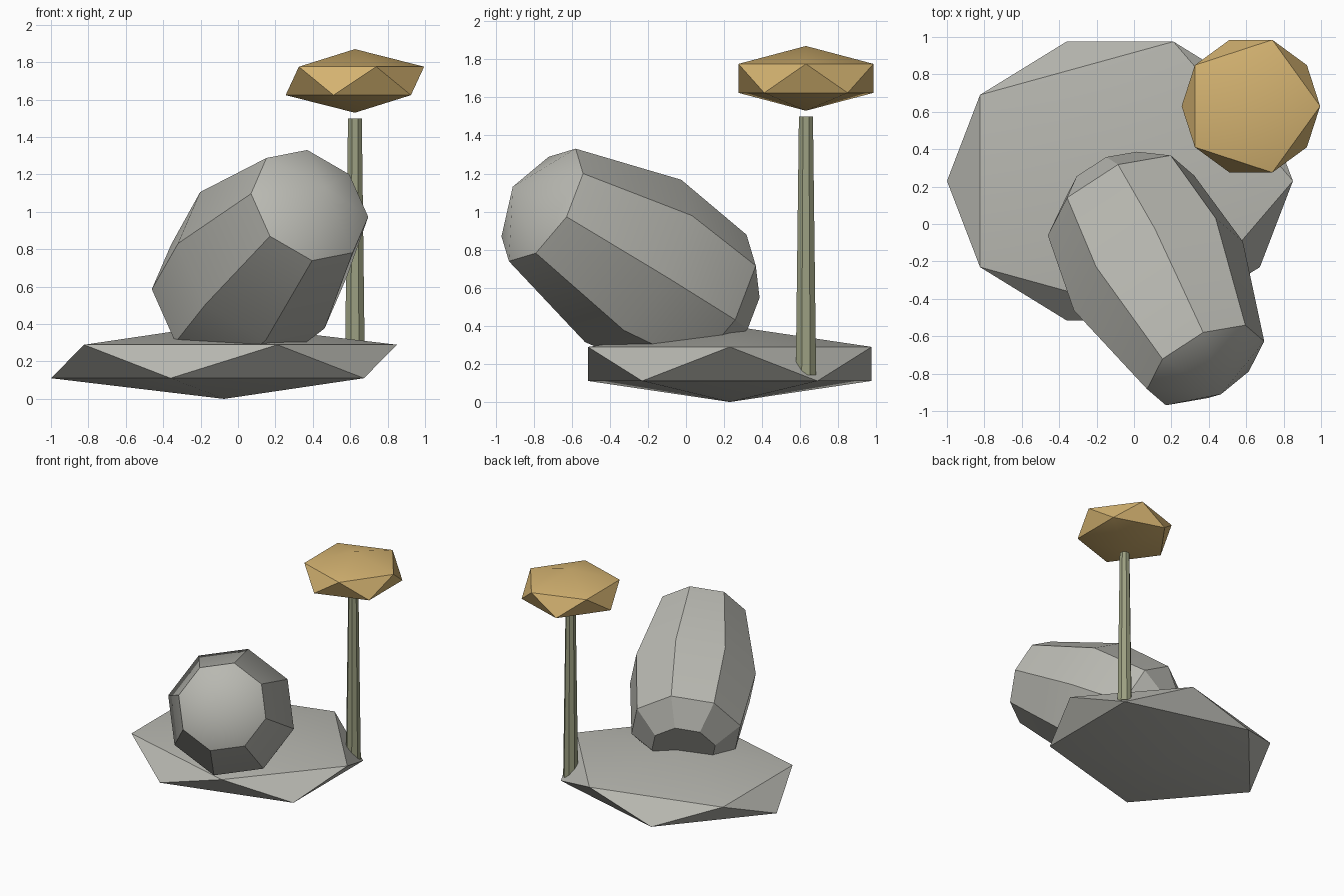
import bpy, bmesh, math
from mathutils import Vector, Matrix

if "Cube" in bpy.data.objects:
    bpy.data.objects.remove(bpy.data.objects["Cube"])


def material(name, rgb):
    m = bpy.data.materials.new(name)
    m.diffuse_color = (*rgb, 1)
    m.use_nodes = True
    m.node_tree.nodes["Principled BSDF"].inputs["Base Color"].default_value = m.diffuse_color
    return m


stone = material("grey stone", (0.48, 0.48, 0.44))
stem_green = material("dull green", (0.33, 0.35, 0.22))
gold = material("warm gold", (0.66, 0.45, 0.165))


def finish(bm, name, mat):
    bmesh.ops.recalc_face_normals(bm, faces=bm.faces)
    me = bpy.data.meshes.new(name)
    bm.to_mesh(me)
    bm.free()
    me.materials.append(mat)
    ob = bpy.data.objects.new(name, me)
    bpy.context.collection.objects.link(ob)
    bpy.ops.object.select_all(action='DESELECT')
    ob.select_set(True)
    bpy.context.view_layer.objects.active = ob
    bpy.ops.object.shade_smooth_by_angle(angle=math.radians(30))
    return ob


def faceted_blob(name, center, scale, mat):
    """Squashed 20-sided lump."""
    bm = bmesh.new()
    bmesh.ops.create_icosphere(bm, subdivisions=1, radius=1)
    bmesh.ops.transform(bm, verts=bm.verts,
                        matrix=Matrix.Translation(center) @ Matrix.Diagonal((*scale, 1)))
    return finish(bm, name, mat)


def lathe(name, origin, axis, side, profile, mat, sides=8, tip=None):
    """Rings of (distance, radius) along an axis; optional pointed start."""
    o, a = Vector(origin), Vector(axis).normalized()
    u = Vector(side)
    u = (u - a * u.dot(a)).normalized()
    v = a.cross(u)
    bm = bmesh.new()
    rings = []
    for t, r in profile:
        angles = [2 * math.pi * i / sides for i in range(sides)]
        rings.append([bm.verts.new(o + a * t + (u * math.cos(k) + v * math.sin(k)) * r)
                      for k in angles])
    for r0, r1 in zip(rings, rings[1:]):
        for i in range(sides):
            j = (i + 1) % sides
            bm.faces.new((r0[i], r0[j], r1[j], r1[i]))
    bm.faces.new(rings[-1])
    if tip is None:
        bm.faces.new(rings[0][::-1])
    else:
        p = bm.verts.new(o + a * tip)
        for i in range(sides):
            bm.faces.new((rings[0][(i + 1) % sides], rings[0][i], p))
    return finish(bm, name, mat)


# Flat ground slab
faceted_blob("base_slab", (-0.075, 0.23, 0.2), (1.034, 0.876, 0.2), stone)

# Leaning boulder, domed end facing front right
lathe("leaning_boulder", (0.383, -0.755, 1.035), (-0.411, 0.776, -0.478),
      (-0.013, 0.175, 0.295),
      [(0, 0.344), (0.615, 0.496), (1.10, 0.43), (1.27, 0.25)], stone, tip=-0.2)

# Thin tapered stem
lathe("stem", (0.625, 0.63, 0.142), (0, 0, 1),
      (math.cos(math.pi / 8), math.sin(math.pi / 8), 0),
      [(0, 0.058), (1.358, 0.04)], stem_green)

# Golden crown floating just above the stem
faceted_blob("crown", (0.625, 0.63, 1.70), (0.414, 0.417, 0.17), gold)
